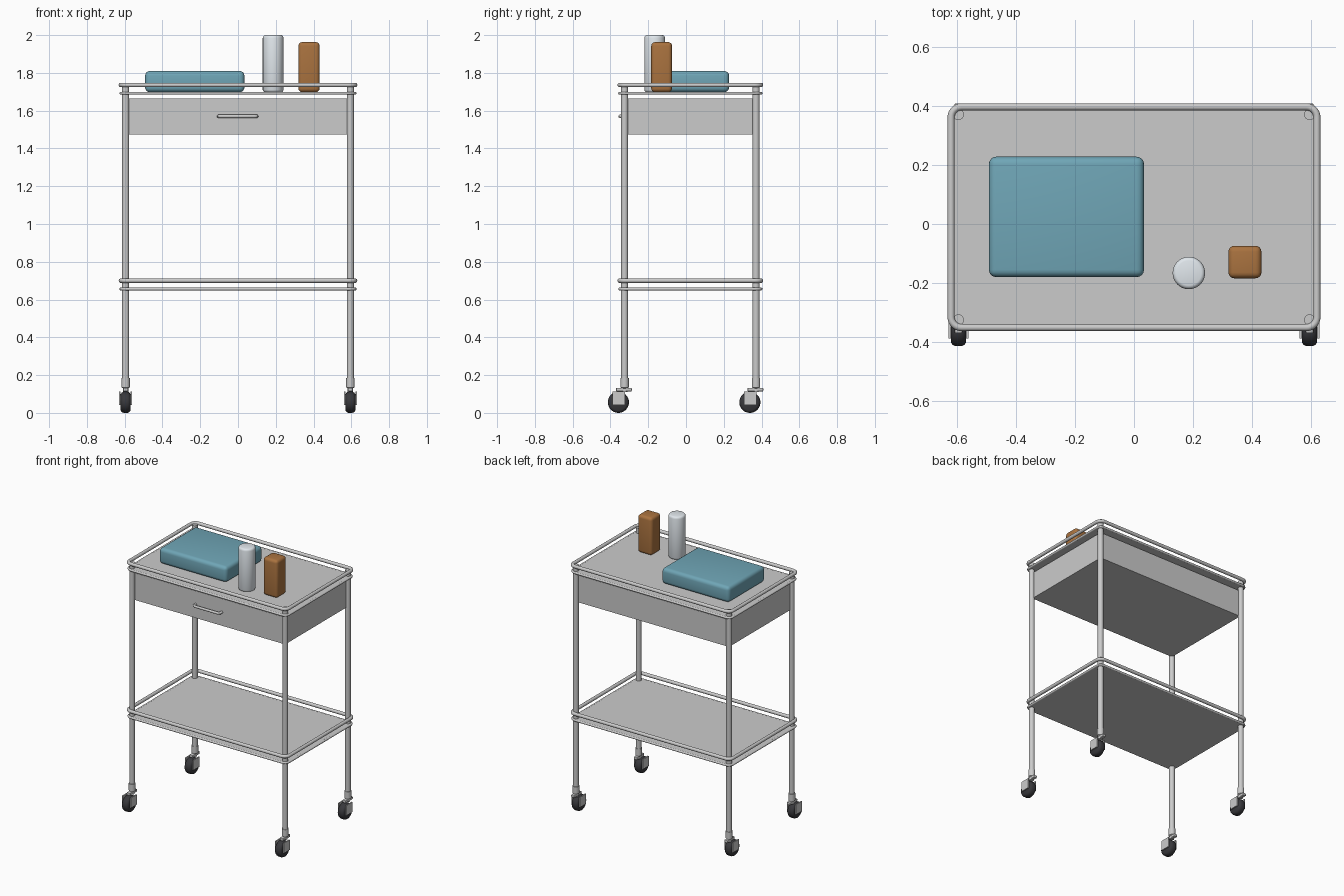
import bpy, bmesh, math

if "Cube" in bpy.data.objects:
    bpy.data.objects.remove(bpy.data.objects["Cube"])

CY = 0.023           # centre of the frame in y (casters trail towards the front)
PX, PY = 0.595, 0.348  # post half spacing


def finish(ob, color=None, smooth=True):
    bpy.ops.object.select_all(action='DESELECT')
    ob.select_set(True)
    bpy.context.view_layer.objects.active = ob
    if smooth:
        bpy.ops.object.shade_smooth_by_angle(angle=math.radians(40))
    if color:
        m = bpy.data.materials.get(color[0]) or bpy.data.materials.new(color[0])
        m.diffuse_color = color[1]
        m.use_nodes = True
        m.node_tree.nodes["Principled BSDF"].inputs["Base Color"].default_value = m.diffuse_color
        ob.data.materials.append(m)
    return ob


def mesh_object(name, bm, color=None, smooth=True):
    me = bpy.data.meshes.new(name)
    bm.to_mesh(me)
    bm.free()
    ob = bpy.data.objects.new(name, me)
    bpy.context.collection.objects.link(ob)
    return finish(ob, color, smooth)


def box(name, lo, hi, bevel=0, color=None, segments=4):
    bm = bmesh.new()
    bmesh.ops.create_cube(bm, size=1)
    for v in bm.verts:
        for i in range(3):
            v.co[i] = lo[i] if v.co[i] < 0 else hi[i]
    if bevel:
        bmesh.ops.bevel(bm, geom=bm.edges[:], offset=bevel, segments=segments,
                        profile=0.5, affect='EDGES')
    return mesh_object(name, bm, color, bool(bevel))


def lathe(name, profile, at, axis='Z', color=None, steps=32):
    """Revolve (radius, height) points about an axis, closing both ends."""
    bm = bmesh.new()
    rings = []
    for r, h in profile:
        ring = []
        for k in range(steps):
            a = 2 * math.pi * k / steps
            p = (r * math.cos(a), r * math.sin(a), h)
            if axis == 'X':
                p = (p[2], p[0], p[1])
            ring.append(bm.verts.new([p[i] + at[i] for i in range(3)]))
        rings.append(ring)
    for a, b in zip(rings, rings[1:]):
        for k in range(steps):
            j = (k + 1) % steps
            bm.faces.new((a[k], a[j], b[j], b[k]))
    bm.faces.new(rings[0][::-1])
    bm.faces.new(rings[-1])
    return mesh_object(name, bm, color)


def rounded_rect(hx, hy, r, n=8):
    pts = []
    for q, (sx, sy) in enumerate([(1, 1), (-1, 1), (-1, -1), (1, -1)]):
        for k in range(n + 1):
            a = math.pi / 2 * (q + k / n)
            pts.append((sx * (hx - r) + r * math.cos(a),
                        CY + sy * (hy - r) + r * math.sin(a)))
    return pts


def tube(name, pts, radius, cyclic):
    cu = bpy.data.curves.new(name, 'CURVE')
    cu.dimensions = '3D'
    cu.bevel_depth = radius
    cu.bevel_resolution = 3
    cu.use_fill_caps = True
    sp = cu.splines.new('POLY')
    sp.points.add(len(pts) - 1)
    for p, c in zip(sp.points, pts):
        p.co = (*c, 1)
    sp.use_cyclic_u = cyclic
    ob = bpy.data.objects.new(name, cu)
    bpy.context.collection.objects.link(ob)
    bpy.ops.object.select_all(action='DESELECT')
    ob.select_set(True)
    bpy.context.view_layer.objects.active = ob
    bpy.ops.object.convert(target='MESH')
    return finish(bpy.context.object)


# Shelves: thin plate, rolled rim and guard rail above
for level, z in (("upper", 1.692), ("lower", 0.656)):
    bm = bmesh.new()
    f = bm.faces.new([bm.verts.new((x, y, z - 0.007)) for x, y in rounded_rect(0.623, 0.377, 0.035)])
    ext = bmesh.ops.extrude_face_region(bm, geom=[f])
    for v in ext['geom']:
        if isinstance(v, bmesh.types.BMVert):
            v.co.z += 0.013
    bmesh.ops.recalc_face_normals(bm, faces=bm.faces[:])
    mesh_object(level + "_shelf", bm)
    tube(level + "_shelf_rim", [(x, y, z) for x, y in rounded_rect(0.62, 0.374, 0.035)], 0.008, True)
    tube(level + "_guard_rail", [(x, y, z + 0.044) for x, y in rounded_rect(0.62, 0.374, 0.035)], 0.012, True)

# Posts and casters
dark = ("rubber", (0.04, 0.04, 0.045, 1))
for side, sx in (("left", -1), ("right", 1)):
    for end, sy in (("front", -1), ("back", 1)):
        n = f"{end}_{side}_"
        x, y = sx * PX, CY + sy * PY
        lathe(n + "post", [(0.0185, 0.15), (0.0185, 1.735)], (x, y, 0))
        lathe(n + "caster_stem", [(0.014, 0.11), (0.014, 0.13), (0.022, 0.135), (0.022, 0.185)], (x, y, 0))
        box(n + "caster_bar", (x - 0.013, y - 0.045, 0.114), (x + 0.013, y + 0.038, 0.133), 0.004, segments=2)
        wy = y - 0.033
        lathe(n + "wheel", [(0.043, -0.026), (0.052, -0.02), (0.056, -0.01), (0.056, 0.01),
                            (0.052, 0.02), (0.043, 0.026)], (x, wy, 0.056), 'X', dark)
        lathe(n + "axle", [(0.008, -0.03), (0.008, 0.03)], (x, wy, 0.056), 'X')
        for s in (-1, 1):
            xs = sorted((x + s * 0.026, x + s * 0.034))
            box(n + "fork_plate", (xs[0], wy - 0.03, 0.042), (xs[1], wy + 0.036, 0.112))

# Drawer with bent wire handle
box("drawer", (-0.592, CY - 0.345, 1.475), (0.592, CY + 0.345, 1.665))
tube("drawer_handle", [(-0.103, -0.31, 1.57), (-0.103, -0.337, 1.57), (-0.099, -0.346, 1.57),
                       (-0.09, -0.349, 1.57), (0.086, -0.349, 1.57), (0.095, -0.346, 1.57),
                       (0.099, -0.337, 1.57), (0.099, -0.31, 1.57)], 0.009, False)

# Items on the upper shelf
box("folded_towel", (-0.492, -0.18, 1.698), (0.034, 0.228, 1.81), 0.025,
    ("teal", (0.16, 0.38, 0.47, 1)))
box("brown_bottle", (0.32, -0.184, 1.698), (0.432, -0.074, 1.963), 0.02,
    ("brown", (0.40, 0.17, 0.05, 1)))
lathe("white_canister", [(0.045, 1.698), (0.052, 1.702), (0.055, 1.71), (0.055, 1.985),
                         (0.0525, 1.9935), (0.048, 1.998), (0.042, 2.0)], (0.186, -0.166, 0),
      color=("pale", (0.75, 0.8, 0.84, 1)), steps=48)
